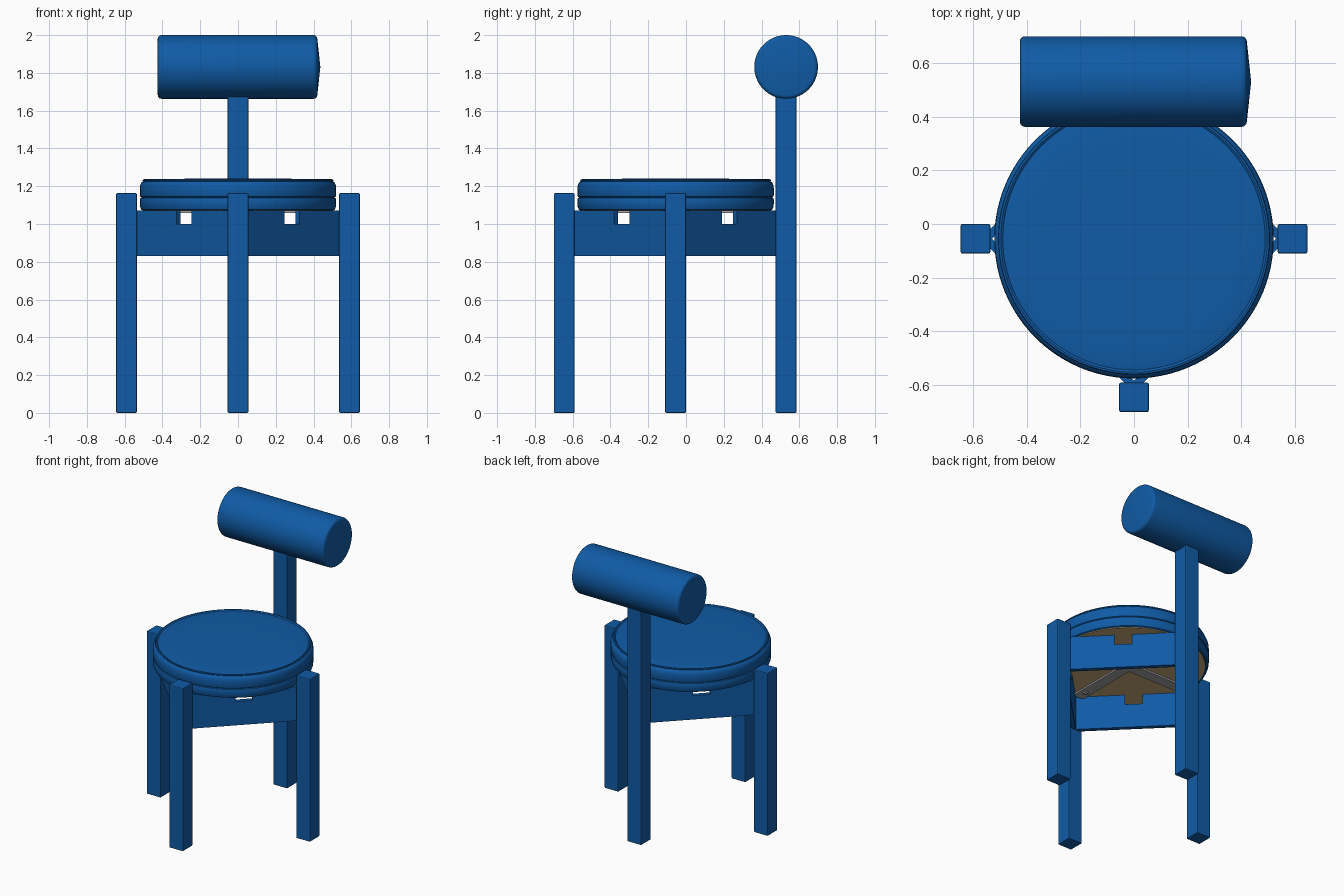
import bpy, bmesh, math
from mathutils import Matrix, Vector

if "Cube" in bpy.data.objects:
    bpy.data.objects.remove(bpy.data.objects["Cube"])

CY = -0.055  # y of the seat centre; the four legs stand around it


def material(name, rgb):
    m = bpy.data.materials.new(name)
    m.diffuse_color = (*rgb, 1)
    m.use_nodes = True
    m.node_tree.nodes["Principled BSDF"].inputs["Base Color"].default_value = m.diffuse_color
    return m


BLUE = material("blue", (0.005, 0.105, 0.38))
WOOD = material("plywood", (0.56, 0.41, 0.19))
GREY = material("grey metal", (0.36, 0.36, 0.38))


def finish(name, bm, mat, matrix=Matrix(), bevel=0.0):
    bmesh.ops.recalc_face_normals(bm, faces=bm.faces)
    me = bpy.data.meshes.new(name)
    bm.to_mesh(me)
    bm.free()
    me.materials.append(mat)
    ob = bpy.data.objects.new(name, me)
    ob.matrix_world = matrix
    bpy.context.collection.objects.link(ob)
    if bevel:
        mod = ob.modifiers.new("soft edges", 'BEVEL')
        mod.width = bevel
        mod.segments = 2
    return ob


def box(name, lo, hi, mat, bevel=0.0):
    lo, hi = Vector(lo), Vector(hi)
    bm = bmesh.new()
    bmesh.ops.create_cube(bm, size=1, matrix=Matrix.Translation((lo + hi) / 2)
                          @ Matrix.Diagonal((*(hi - lo), 1)))
    return finish(name, bm, mat, bevel=bevel)


def lathe(name, profile, mat, matrix, n=96):
    """Revolve (radius, height) points about local z; radius 0 closes to a pole."""
    bm = bmesh.new()
    rings = []
    for r, z in profile:
        if r == 0:
            rings.append([bm.verts.new((0, 0, z))] * n)
        else:
            rings.append([bm.verts.new((r * math.cos(2 * math.pi * i / n),
                                        r * math.sin(2 * math.pi * i / n), z)) for i in range(n)])
    for a, b in zip(rings, rings[1:]):
        for i in range(n):
            j = (i + 1) % n
            bm.faces.new(list(dict.fromkeys((a[i], a[j], b[j], b[i]))))
    ob = finish(name, bm, mat, matrix)
    bpy.ops.object.select_all(action='DESELECT')
    ob.select_set(True)
    bpy.context.view_layer.objects.active = ob
    bpy.ops.object.shade_smooth_by_angle(angle=math.radians(35))
    return ob


# Legs: three short ones and a tall back leg that carries the backrest
h = 0.055
for name, x, y, top in (("left_leg", -0.59, CY, 1.163), ("right_leg", 0.59, CY, 1.163),
                        ("front_leg", 0, CY - 0.59, 1.163), ("back_leg", 0, CY + 0.585, 1.70)):
    box(name, (x - h, y - h, 0), (x + h, y + h, top), BLUE, 0.006)

# Aprons: diagonal boards between neighbouring legs, each with a notch in its top edge
L, W, T = 0.385, 0.057, 0.03
outline = [(-L, 0.83), (L, 0.83), (L, 1.072), (W, 1.072), (W, 1.0),
           (-W, 1.0), (-W, 1.072), (-L, 1.072)]
for k, side in enumerate(("back_right", "back_left", "front_left", "front_right")):
    bm = bmesh.new()
    face = bm.faces.new([bm.verts.new((0.404, u, z)) for u, z in outline])
    ext = bmesh.ops.extrude_face_region(bm, geom=[face])
    bmesh.ops.translate(bm, vec=(-T, 0, 0),
                        verts=[v for v in ext["geom"] if isinstance(v, bmesh.types.BMVert)])
    finish(side + "_apron", bm, BLUE, Matrix.Translation((0, CY, 0))
           @ Matrix.Rotation(math.radians(45 + 90 * k), 4, 'Z'))

# Seat: upholstered cushion with a seam round the side and piping round the top
centre = Matrix.Translation((0, CY, 0))
lathe("seat_cushion", [(0, 1.078), (0.49, 1.078), (0.502, 1.071), (0.512, 1.076), (0.518, 1.09),
                       (0.52, 1.11), (0.52, 1.128), (0.517, 1.137), (0.511, 1.141), (0.517, 1.145),
                       (0.52, 1.155), (0.52, 1.185), (0.518, 1.205), (0.512, 1.219),
                       (0.502, 1.226), (0.506, 1.231), (0.503, 1.236), (0.496, 1.237),
                       (0.488, 1.231), (0.47, 1.234), (0.40, 1.238), (0.25, 1.24), (0, 1.241)],
      BLUE, centre)
lathe("seat_board", [(0, 1.07), (0.495, 1.07), (0.495, 1.079), (0, 1.079)], WOOD, centre)

# Cross brace under the seat board, with a bolt near each end
box("brace_across", (-0.51, CY - 0.04, 1.058), (0.51, CY + 0.04, 1.071), GREY)
box("brace_along", (-0.04, CY - 0.51, 1.059), (0.04, CY + 0.51, 1.071), GREY)
for k in range(4):
    a = k * math.pi / 2
    lathe(f"brace_bolt_{k + 1}", [(0, 1.051), (0.016, 1.051), (0.018, 1.054), (0.018, 1.06), (0, 1.06)],
          GREY, Matrix.Translation((0.43 * math.cos(a), CY + 0.43 * math.sin(a), 0)), 20)

# Backrest: round bolster lying along x, flat on the left, slightly domed on the right
R, E, c = 0.1685, 0.425, 0.02
corner = [(R - c + c * math.sin(t), c * math.cos(t)) for t in (i * math.pi / 10 for i in range(6))]
profile = [(0, -E)] + [(r, -E + c - d) for r, d in corner]
profile += [(r, E - 0.005 - c + d) for r, d in reversed(corner)] + [(0, 0.436)]
lathe("backrest_bolster", profile, BLUE, Matrix.Translation((0, 0.53, 1.8315))
      @ Matrix.Rotation(math.pi / 2, 4, 'Y'))
